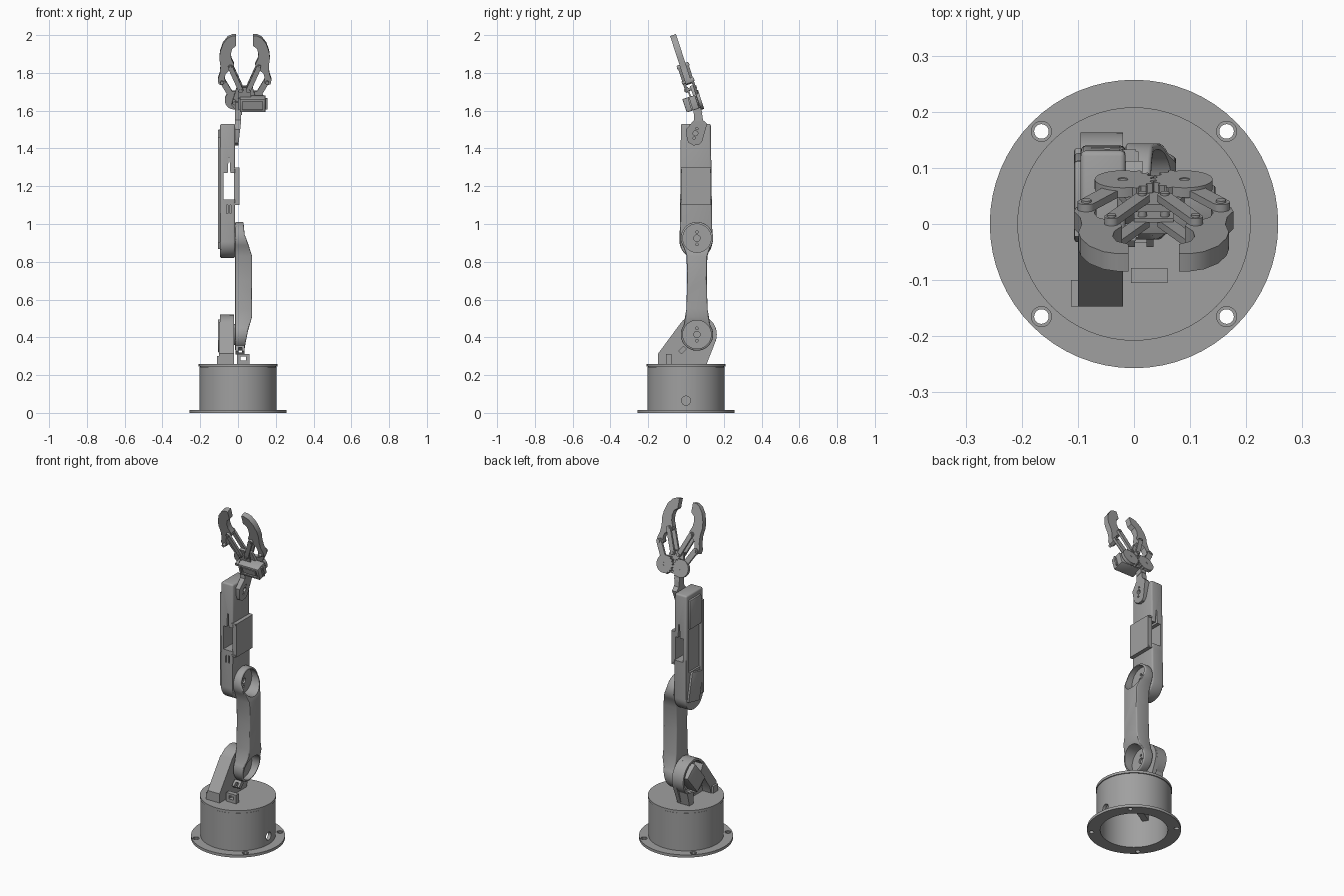
import bpy, bmesh
from math import sin, cos, pi, radians
from mathutils import Matrix, Vector
from mathutils.geometry import convex_hull_2d

if "Cube" in bpy.data.objects:
    bpy.data.objects.remove(bpy.data.objects["Cube"])

grey = bpy.data.materials.new("plain grey")
grey.use_nodes = True
grey.diffuse_color = (0.35, 0.35, 0.35, 1)
grey.node_tree.nodes["Principled BSDF"].inputs["Base Color"].default_value = grey.diffuse_color

# ---------- helpers ----------
def circle(u, v, r, n=32, start=0, end=360):
    full = end - start == 360
    steps = n if full else n + 1
    return [(u + r * cos(radians(start + (end - start) * i / n)),
             v + r * sin(radians(start + (end - start) * i / n))) for i in range(steps)]

def hull(pts):
    return [pts[i] for i in convex_hull_2d(pts)]

def rect(u0, u1, v0, v1):
    return [(u0, v0), (u1, v0), (u1, v1), (u0, v1)]

def turned(pts, u, v, deg):
    c, s = cos(radians(deg)), sin(radians(deg))
    return [(u + a * c - b * s, v + a * s + b * c) for a, b in pts]

def prism(name, pts, axis, lo, hi):
    """Extrude an outline along an axis between two positions."""
    place = {"x": lambda a, b, t: (t, a, b), "y": lambda a, b, t: (a, t, b),
             "z": lambda a, b, t: (a, b, t)}[axis]
    bm = bmesh.new()
    base = bm.faces.new([bm.verts.new(place(a, b, lo)) for a, b in pts])
    ext = bmesh.ops.extrude_face_region(bm, geom=[base])["geom"]
    shift = Vector(place(0, 0, hi - lo))
    bmesh.ops.translate(bm, vec=shift, verts=[g for g in ext if isinstance(g, bmesh.types.BMVert)])
    bmesh.ops.recalc_face_normals(bm, faces=bm.faces)
    mesh = bpy.data.meshes.new(name)
    bm.to_mesh(mesh)
    bm.free()
    mesh.materials.append(grey)
    ob = bpy.data.objects.new(name, mesh)
    bpy.context.collection.objects.link(ob)
    return ob

def apply(ob, mod):
    bpy.context.view_layer.objects.active = ob
    bpy.ops.object.modifier_apply(modifier=mod.name)

def cut(ob, pts, axis, lo, hi, op="DIFFERENCE"):
    tool = prism("cutter", pts, axis, lo, hi)
    mod = ob.modifiers.new("cut", "BOOLEAN")
    mod.operation, mod.object, mod.solver = op, tool, "EXACT"
    apply(ob, mod)
    bpy.data.objects.remove(tool)

def bevel(ob, width, segments=2):
    mod = ob.modifiers.new("bevel", "BEVEL")
    mod.width, mod.segments, mod.limit_method, mod.angle_limit = width, segments, "ANGLE", radians(50)
    apply(ob, mod)

# ---------- base ----------
flange = prism("base_flange", circle(0, 0, .257, 64), "z", 0, .016)
cut(flange, circle(0, 0, .185, 64), "z", -.1, .1)
for sx in (-1, 1):
    for sy in (-1, 1):
        cut(flange, circle(sx * .165, sy * .165, .013, 20), "z", -.1, .1)
        cut(flange, circle(sx * .165, sy * .165, .018, 20), "z", .011, .1)
drum = prism("base_drum", circle(0, 0, .205, 64), "z", .016, .243)
cut(drum, circle(0, 0, .185, 64), "z", -.1, .23)
cut(drum, circle(0, .065, .024, 24), "x", .1, .3)
prism("turntable", circle(0, 0, .208, 64), "z", .245, .26)
prism("turntable_neck", circle(0, 0, .2, 64), "z", .24, .25)
for k in range(3):
    prism("base_rib", turned(rect(0, .19, -.018, .018), 0, 0, 90 + 120 * k), "z", .16, .235)

# ---------- shoulder bracket ----------
SY, SZ = .058, .415
prism("shoulder_plate", hull(circle(SY, SZ, .105) + rect(-.147, .11, .26, .315)), "x", -.045, -.02)
shell = prism("shoulder_shell", circle(SY, SZ, .105, 40), "x", -.095, -.03)
cut(shell, circle(SY, SZ, .092, 40), "x", -.2, -.045)
prism("shoulder_front_leg", [(-.147, .26), (-.095, .26), (-.085, .3), (0, .42), (-.025, .48), (-.147, .315)],
      "x", -.1, -.02)
prism("shoulder_front_foot", rect(-.147, -.1, .26, .3), "x", -.112, -.02)
prism("shoulder_rear_leg", [(.07, .26), (.11, .26), (.13, .34), (.07, .33)], "x", -.1, -.02)
servo = prism("shoulder_servo", turned(rect(-.085, .065, -.05, .05), SY, SZ, 50), "x", -.107, -.04)
bevel(servo, .006)

# ---------- cable clips ----------
base_clip = prism("base_clip", rect(-.005, .06, .26, .312), "y", -.105, -.078)
cut(base_clip, rect(.012, .043, .278, .298), "y", -.2, 0)
link_clip = prism("link_clip", turned(rect(-.012, .012, -.02, .02), -.018, .333, -45), "x", -.012, .035)
cut(link_clip, rect(.002, .022, .32, .345), "y", -.2, .2)

# ---------- lower arm ----------
EZ = .925
outline = (circle(SY, EZ, .086, 24, -35, 215) + [(.003, .83), (.006, .7), (.002, .55)]
           + circle(SY, SZ, .086, 24, 145, 395) + [(.114, .55), (.11, .7), (.113, .83)])
lower = prism("lower_arm", outline, "x", -.015, .075)
cut(lower, [(-.02, .31), (.03, .31), (.042, .38), (.052, .43), (.075, .51), (.075, .83), (.052, .9), (.035, .945),
            (.028, 1.02), (-.02, 1.02)], "y", -.2, .3, "INTERSECT")
bevel(lower, .012, 3)
for z in (SZ, EZ):
    cut(lower, circle(SY, z, .075, 40), "x", -.001, .2)
    cut(lower, circle(SY, z, .017, 20), "x", -.012, .1)
    for dz in (-.033, .033):
        cut(lower, circle(SY, z + dz, .007, 12), "x", -.012, .1)
    prism("joint_disc", circle(SY, z, .055), "x", -.03, -.012)

# ---------- upper arm ----------
upper = prism("upper_arm", circle(.053, .907, .087, 24, 180, 360) + [(.137, 1.1), (.131, 1.53), (-.027, 1.53),
              (-.031, 1.1)], "x", -.095, -.015)
bevel(upper, .01, 3)
cut(upper, rect(-.076, -.01, 1.13, 1.27), "y", -.2, .3)
cut(upper, [(-.055, 1.26), (-.04, 1.26), (-.045, 1.35), (-.05, 1.35)], "y", -.2, .3)
for x in (-.06, -.042):
    cut(upper, rect(x, x + .006, 1.055, 1.1), "y", -.04, -.01)
cut(upper, rect(-.005, .108, 1.06, 1.32), "x", -.2, -.084)
prism("cable_cover", rect(-.024, .129, 1.1, 1.3), "x", -.02, .008)
for z in (1.1, 1.29):
    prism("cover_rim", rect(-.03, .133, z, z + .01), "x", -.024, .004)
prism("arm_edge_strip", rect(-.022, 0, .9, 1.46), "x", -.106, -.09)
for name, z, deg in (("elbow_servo", .95, 12), ("wrist_servo", 1.4, 0)):
    servo = prism(name, turned(rect(-.055, .055, -.075, .1), SY, z, deg), "x", -.107, -.08)
    bevel(servo, .006)

# ---------- wrist ----------
wrist = prism("wrist_bracket", [(0, 1.5), (.005, 1.45), (.013, 1.43), (.04, 1.416), (.07, 1.42), (.085, 1.435),
              (.112, 1.53), (.09, 1.55), (.08, 1.62), (.04, 1.62), (.042, 1.55)], "x", -.015, .018)
cut(wrist, [(.0, 1.4), (.03, 1.4), (.03, 1.64), (.016, 1.64), (.016, 1.54)], "y", -.1, .2)
cut(wrist, circle(.05, 1.48, .013, 20), "x", -.005, .1)
for d in (-.025, .025):
    cut(wrist, circle(.05 + d * .3, 1.48 + d, .006, 12), "x", -.005, .1)

# ---------- gripper, built upright and then tilted into place ----------
before = set(bpy.data.objects)

def link(name, p, q, r, lo, hi):
    return prism(name, hull(circle(*p, r, 20) + circle(*q, r, 20)), "y", lo, hi)

finger = [(.045, .4), (.045, .345), (.066, .328), (.073, .3), (.07, .27), (.056, .24), (.06, .218), (.08, .208),
          (.1, .19), (.106, .165), (.102, .14), (.12, .125), (.138, .132), (.142, .155), (.131, .19),
          (.128, .23), (.134, .275), (.13, .31), (.115, .355), (.09, .388), (.065, .4)]
for s, side in ((-1, "right"), (1, "left")):
    hub, outer, inner, top = (s * .055, .03), (s * .12, .143), (s * .02, .1), (s * .075, .227)
    prism(side + "_finger", [(s * x, z) for x, z in finger], "y", -.0165, .0165)
    # gear with teeth on the half facing the other gear
    teeth = []
    for i in range(72):
        a = 2 * pi * i / 72
        r = .058 if cos(a) * s < -.3 and i % 4 < 2 else .05
        teeth.append((hub[0] + r * cos(a), hub[1] + r * sin(a)))
    gear = prism(side + "_gear", teeth, "y", .018, .036)
    cut(gear, circle(*hub, .009, 16), "y", .03, .1)
    link(side + "_outer_link", hub, outer, .016, .0165, .03)
    for lo in (-.03, .0165):
        link(side + "_inner_link", inner, top, .013, lo, lo + .0135)
    for p, r in ((outer, .009), (top, .008), (inner, .008), (hub, .01)):
        prism(side + "_pivot_pin", circle(*p, r, 16), "y", -.034, .034)

prism("palm_plate", [(-.07, .01), (-.055, -.01), (.055, -.01), (.07, .01), (.04, .115), (-.04, .115)],
      "y", .002, .0165)
prism("palm_front_plate", [(-.035, .05), (.035, .05), (.035, .115), (-.035, .115)], "y", -.018, -.01)
body = prism("gripper_servo", rect(-.025, .11, -.012, .062), "y", -.058, .012)
bevel(body, .004)
cut(body, rect(-.01, .095, .002, .048), "y", -.1, -.05)
prism("servo_label_panel", rect(.0, .085, .008, .042), "y", -.056, -.045)
prism("servo_tab", rect(-.035, .12, -.006, .056), "y", -.03, -.02)
prism("gripper_mount", rect(-.05, -.015, -.04, .03), "y", -.02, .02)

tilt = Matrix.Translation((.035, .055, 1.62)) @ Matrix.Rotation(radians(18), 4, "X")
for ob in set(bpy.data.objects) - before:
    if ob.type == "MESH":
        ob.data.transform(tilt)

# ---------- smooth shading with sharp edges kept ----------
bpy.ops.object.select_all(action="DESELECT")
for ob in bpy.context.scene.objects:
    if ob.type == "MESH":
        ob.select_set(True)
        bpy.context.view_layer.objects.active = ob
bpy.ops.object.shade_smooth_by_angle(angle=radians(30))
